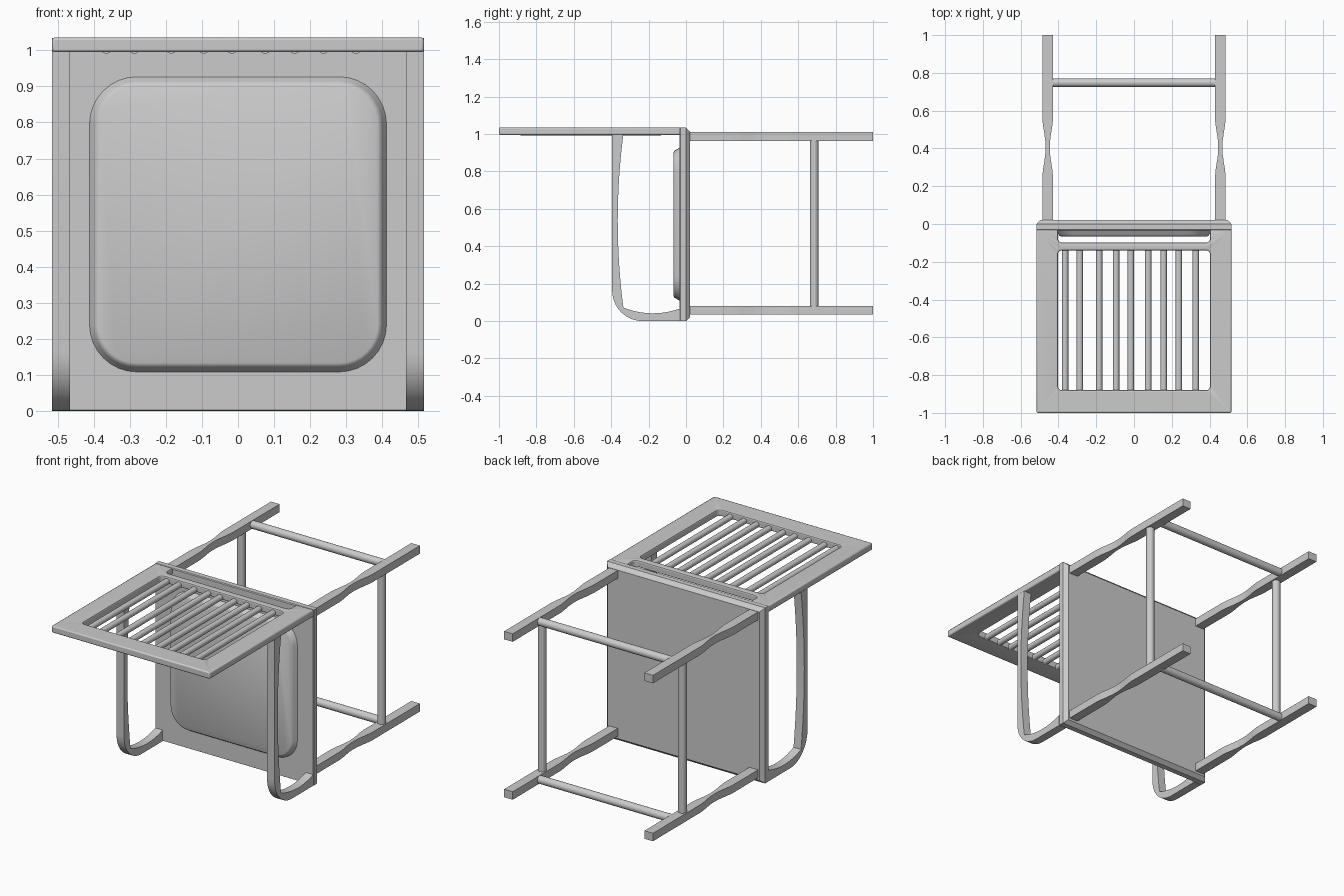
import bpy, bmesh, math
from mathutils import Vector

if "Cube" in bpy.data.objects:
    bpy.data.objects.remove(bpy.data.objects["Cube"])


def place(axis, t, u, v):
    return {'x': (t, u, v), 'y': (u, t, v), 'z': (u, v, t)}[axis]


def loft(name, axis, rings):
    """Skin a list of (position, outline) rings along an axis and cap the ends."""
    bm = bmesh.new()
    loops = [[bm.verts.new(place(axis, t, *p)) for p in pts] for t, pts in rings]
    n = len(loops[0])
    for a, b in zip(loops, loops[1:]):
        for i in range(n):
            j = (i + 1) % n
            bm.faces.new((a[i], a[j], b[j], b[i]))
    bm.faces.new(loops[0])
    bm.faces.new(loops[-1])
    bmesh.ops.recalc_face_normals(bm, faces=bm.faces)
    me = bpy.data.meshes.new(name)
    bm.to_mesh(me)
    bm.free()
    ob = bpy.data.objects.new(name, me)
    bpy.context.collection.objects.link(ob)
    return ob


def rounded(u0, u1, v0, v1, r, seg=8):
    """Rounded rectangle outline."""
    pts = []
    corners = [(u1 - r, v1 - r), (u0 + r, v1 - r), (u0 + r, v0 + r), (u1 - r, v0 + r)]
    for k, (cu, cv) in enumerate(corners):
        for i in range(seg + 1):
            a = math.pi / 2 * (k + i / seg)
            pts.append((cu + r * math.cos(a), cv + r * math.sin(a)))
    return pts


def rect(u0, u1, v0, v1):
    return [(u1, v1), (u0, v1), (u0, v0), (u1, v0)]


def smooth(ob, angle=35):
    bpy.ops.object.select_all(action='DESELECT')
    ob.select_set(True)
    bpy.context.view_layer.objects.active = ob
    bpy.ops.object.shade_smooth_by_angle(angle=math.radians(angle))


def rod(name, a, b, r):
    a, b = Vector(a), Vector(b)
    bpy.ops.mesh.primitive_cylinder_add(vertices=20, radius=r, depth=(b - a).length,
                                        location=(a + b) / 2)
    ob = bpy.context.object
    ob.name = name
    ob.rotation_euler = (b - a).to_track_quat('Z', 'Y').to_euler()
    smooth(ob)


# seat board, chamfered around its underside
loft("seat", 'y', [
    (-0.035, rect(-0.512, 0.512, 0.003, 1.03)),
    (-0.030, rect(-0.516, 0.516, 0.0, 1.034)),
    (0.0, rect(-0.516, 0.516, 0.0, 1.034)),
    (0.022, rect(-0.495, 0.495, 0.02, 1.012))])

# raised seat pad with a rounded, sloping rim
smooth(loft("seat_pad", 'y', [
    (-y, rounded(-0.395 - g, 0.395 + g, 0.125 - g, 0.91 + g, 0.115 + g))
    for y, g in ((0.03, 0.02), (0.042, 0.012), (0.054, 0.005), (0.062, 0.0), (0.066, -0.008))]), 50)

# back frame with the slat opening and the slot above the seat
back = loft("back_frame", 'z', [(0.995, rect(-0.516, 0.516, -1.0, -0.03)),
                                (1.035, rect(-0.516, 0.516, -1.0, -0.03))])
for label, y0, y1 in (("slat_opening", -0.88, -0.14), ("lower_slot", -0.098, 0.2)):
    outline = rounded(-0.403, 0.403, y0, y1, 0.022, 5)
    cutter = loft(label + "_cutter", 'z', [(0.9, outline), (1.1, outline)])
    cutter.hide_render = True
    cutter.hide_set(True)
    mod = back.modifiers.new(label, 'BOOLEAN')
    mod.object = cutter
    mod.operation = 'DIFFERENCE'
    mod.solver = 'EXACT'
bev = back.modifiers.new("soft_edges", 'BEVEL')
bev.width = 0.007
bev.segments = 2
bev.limit_method = 'ANGLE'
bev.angle_limit = math.radians(40)
smooth(back, 40)

# back slats
for x in (-0.365, -0.287, -0.185, -0.095, -0.017, 0.075, 0.157, 0.237, 0.327):
    rod("back_slat", (x, -0.885, 1.008), (x, -0.135, 1.008), 0.017)

# armrests: outer edge with round corner, hollowed inner edges
arm = [(-0.395, 0.998)]
for i in range(13):
    a = math.pi + math.pi / 2 * i / 12
    arm.append((-0.235 + 0.16 * math.cos(a), 0.165 + 0.165 * math.sin(a)))
arm += [(-0.033, 0.0), (-0.033, 0.066)]
for i in range(1, 10):
    t = i / 10
    arm.append((-0.033 - 0.30 * t, 0.066 + 0.004 * t - 0.108 * t * (1 - t)))
for i in range(17):
    t = i / 16
    arm.append((-0.335 - 0.12 * t * (1 - t), 0.072 + 0.926 * t))
for s in (-1, 1):
    smooth(loft("armrest", 'x', [(s * 0.466, arm), (s * 0.515, arm)]))

# legs, waisted in the middle
waist = [(0.015, 0.028), (0.25, 0.028), (0.29, 0.0245), (0.33, 0.018), (0.37, 0.0125),
         (0.405, 0.011), (0.44, 0.0125), (0.48, 0.018), (0.52, 0.0245), (0.555, 0.028), (1.0, 0.028)]
for x in (-0.457, 0.457):
    for z in (0.057, 0.987):
        loft("leg", 'y', [(y, rect(x - w, x + w, z - 0.0235, z + 0.0235)) for y, w in waist])

# stretchers
for x in (-0.457, 0.457):
    rod("side_stretcher", (x, 0.685, 0.07), (x, 0.685, 0.975), 0.023)
for z in (0.057, 0.987):
    rod("cross_stretcher", (-0.44, 0.748, z), (0.44, 0.748, z), 0.023)
